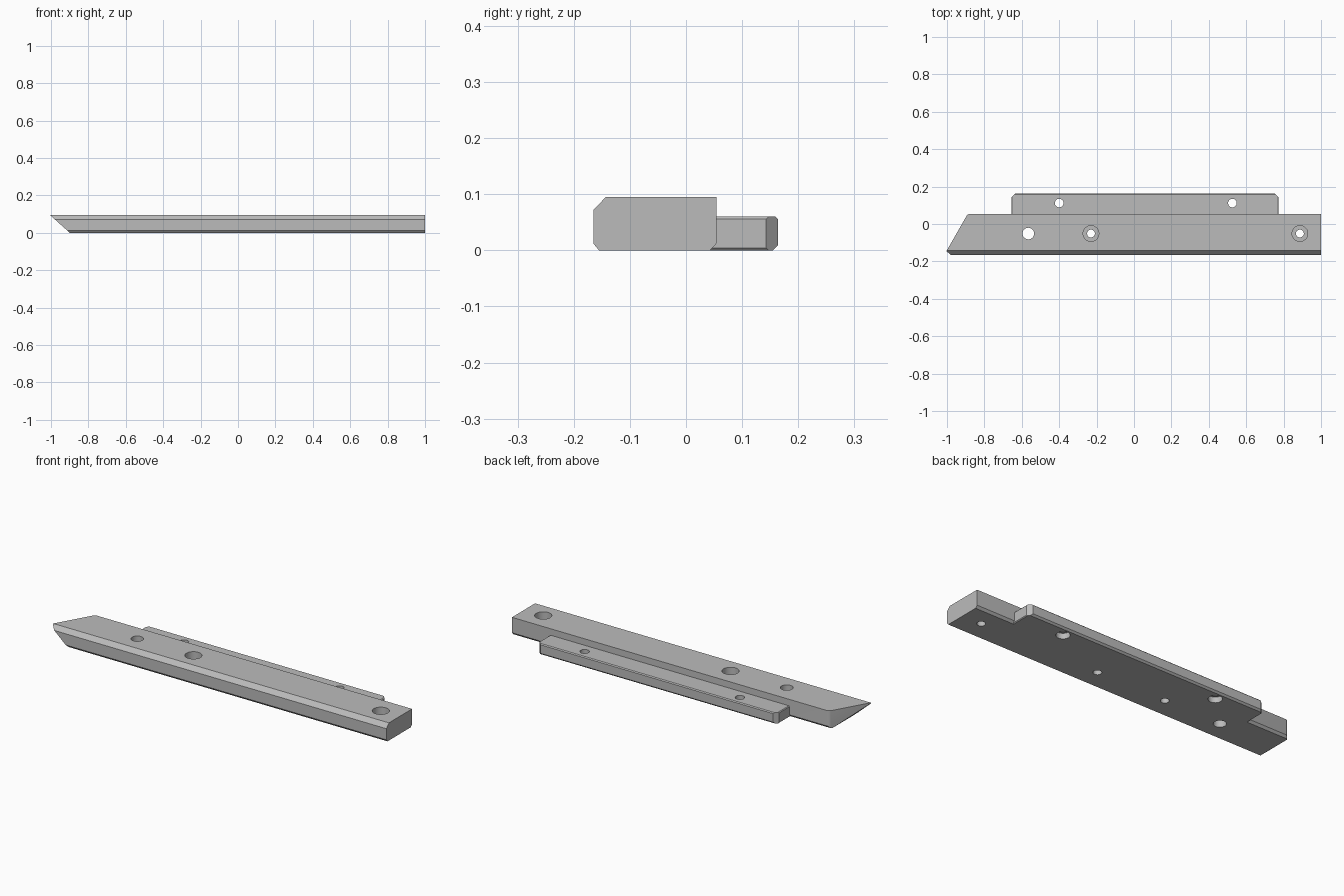
import bpy, bmesh, math
from mathutils import Vector

cube = bpy.data.objects.get("Cube")
if cube:
    bpy.data.objects.remove(cube, do_unlink=True)

steel = bpy.data.materials.new("plain grey")
steel.use_nodes = True
GREY = (0.5, 0.5, 0.5, 1)
steel.diffuse_color = GREY
steel.node_tree.nodes["Principled BSDF"].inputs["Base Color"].default_value = GREY


def extrude_x(profile, x0, x1):
    """Solid with a (y, z) cross-section running along x."""
    bm = bmesh.new()
    face = bm.faces.new([bm.verts.new((x0, y, z)) for y, z in profile])
    out = bmesh.ops.extrude_face_region(bm, geom=[face])
    verts = [v for v in out["geom"] if isinstance(v, bmesh.types.BMVert)]
    bmesh.ops.translate(bm, verts=verts, vec=(x1 - x0, 0, 0))
    bmesh.ops.recalc_face_normals(bm, faces=bm.faces)
    return bm


def cut(bm, point, normal):
    """Slice off everything on the normal's side and cap the opening."""
    out = bmesh.ops.bisect_plane(bm, geom=bm.verts[:] + bm.edges[:] + bm.faces[:],
                                 plane_co=point, plane_no=Vector(normal).normalized(),
                                 clear_outer=True)
    edges = [e for e in out["geom_cut"] if isinstance(e, bmesh.types.BMEdge)]
    bmesh.ops.holes_fill(bm, edges=edges, sides=0)


def finish(name, bm):
    bmesh.ops.recalc_face_normals(bm, faces=bm.faces)
    mesh = bpy.data.meshes.new(name)
    bm.to_mesh(mesh)
    bm.free()
    mesh.materials.append(steel)
    obj = bpy.data.objects.new(name, mesh)
    bpy.context.collection.objects.link(obj)
    return obj


def drill(obj, name, x, y, radius, z0, z1):
    """Round hole from z0 up to z1."""
    bpy.ops.mesh.primitive_cylinder_add(vertices=48, radius=radius, depth=z1 - z0,
                                        location=(x, y, (z0 + z1) / 2))
    tool = bpy.context.object
    tool.name = name
    tool.data.materials.append(steel)
    tool.hide_render = True
    tool.hide_set(True)
    mod = obj.modifiers.new(name, 'BOOLEAN')
    mod.operation, mod.solver, mod.object = 'DIFFERENCE', 'EXACT', tool
    bpy.context.view_layer.objects.active = obj
    bpy.ops.object.modifier_apply(modifier=name)
    bpy.data.objects.remove(tool, do_unlink=True)


def smooth(obj):
    bpy.ops.object.select_all(action='DESELECT')
    obj.select_set(True)
    bpy.context.view_layer.objects.active = obj
    bpy.ops.object.shade_smooth_by_angle(angle=math.radians(20))


# Main bar: chamfered section, undercut and angled left-hand tip
BACK, TOP = 0.054, 0.095
bm = extrude_x([(-0.165, 0.012), (-0.155, 0), (0.043, 0), (BACK, 0.012),
                (BACK, TOP), (-0.143, TOP), (-0.165, 0.072)], -1.1, 1.0)
cut(bm, (-1, -0.14, 0), (-0.175, 0.1, 0))
cut(bm, (-1, 0, 0.09), (-0.085, 0, -0.095))
# Rounded back corner of the tip
r = 0.025
for deg in (105, 120, 135):
    n = Vector((math.cos(math.radians(deg)), math.sin(math.radians(deg)), 0))
    cut(bm, Vector((-0.875, BACK - r, 0)) + n * r, n)
bar = finish("main_bar", bm)

# Bar holes: plain, two counterbored from the top, one blind from below
MID = -0.051
drill(bar, "plain_hole", -0.565, MID, 0.031, -0.1, 0.2)
for x in (-0.23, 0.887):
    drill(bar, "bolt_hole", x, MID, 0.021, -0.1, 0.2)
    drill(bar, "counterbore", x, MID, 0.042, 0.045, 0.2)
drill(bar, "blind_hole", 0.18, MID, 0.021, -0.1, 0.05)
smooth(bar)

# Rear flange: lower ledge with clipped corners and eased edges
X0, X1, REAR, HIGH = -0.655, 0.773, 0.164, 0.06
bm = extrude_x([(0.043, 0), (0.155, 0), (REAR, 0.009), (REAR, HIGH - 0.005),
                (REAR - 0.005, HIGH), (0.043, HIGH)], X0, X1)
for x, side in ((X0, -1), (X1, 1)):
    cut(bm, (x - side * 0.021, REAR, 0), (side, 1, 0))
    cut(bm, (x, 0, HIGH - 0.004), (side, 0, 1))
    cut(bm, (x, 0, 0.004), (side, 0, -1))
flange = finish("rear_flange", bm)

# Flange holes, counterbored from below
for x in (-0.4, 0.526):
    drill(flange, "flange_hole", x, 0.112, 0.023, -0.1, 0.2)
    drill(flange, "flange_counterbore", x, 0.112, 0.034, -0.1, 0.03)
smooth(flange)
